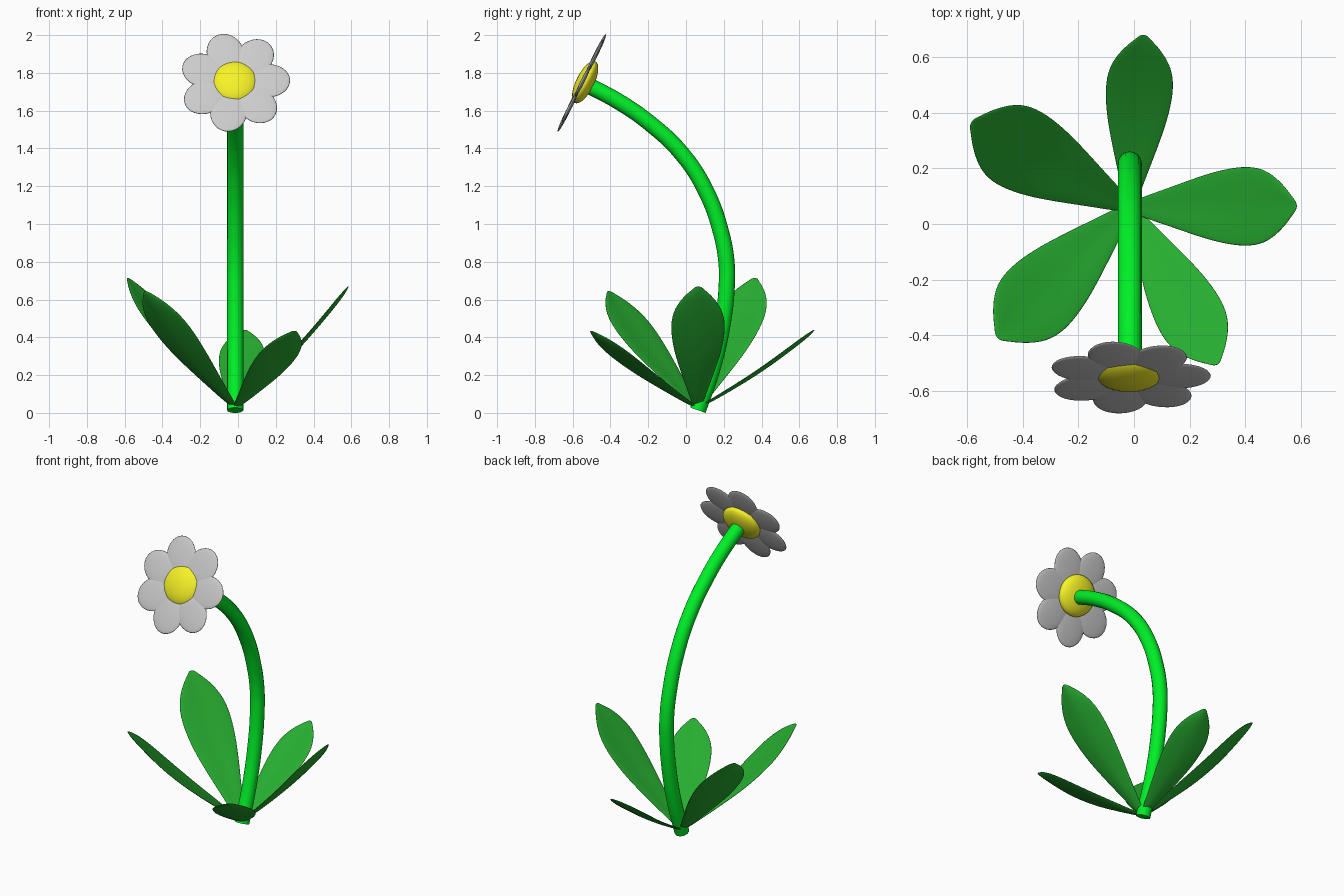
import bpy, bmesh, math
from mathutils import Vector, Matrix

if "Cube" in bpy.data.objects:
    bpy.data.objects.remove(bpy.data.objects["Cube"])


def material(name, color):
    m = bpy.data.materials.new(name)
    m.diffuse_color = color
    m.use_nodes = True
    m.node_tree.nodes["Principled BSDF"].inputs["Base Color"].default_value = m.diffuse_color
    return m


STEM = material("stem_green", (0.0, 0.87, 0.02, 1))
LEAF = material("leaf_green", (0.02, 0.42, 0.03, 1))
YELLOW = material("yellow", (0.93, 0.9, 0.02, 1))


def finish(name, bm, mat=None):
    bmesh.ops.recalc_face_normals(bm, faces=bm.faces)
    me = bpy.data.meshes.new(name)
    bm.to_mesh(me)
    bm.free()
    me.shade_smooth()
    if mat:
        me.materials.append(mat)
    ob = bpy.data.objects.new(name, me)
    bpy.context.collection.objects.link(ob)
    return ob


def skin(bm, rings):
    # bridge successive rings and cap both ends
    vs = [[bm.verts.new(p) for p in r] for r in rings]
    n = len(vs[0])
    for a, b in zip(vs, vs[1:]):
        for i in range(n):
            bm.faces.new((a[i], a[(i + 1) % n], b[(i + 1) % n], b[i]))
    bm.faces.new(vs[0])
    bm.faces.new(vs[-1])


# Curved stem: round bevelled curve
path = [(.063, .014), (.135, .22), (.19, .45), (.216, .68), (.214, .8), (.187, .95),
        (.108, 1.17), (-.02, 1.37), (-.2, 1.54), (-.36, 1.65), (-.52, 1.735)]
cu = bpy.data.curves.new("stem", 'CURVE')
cu.dimensions = '3D'
cu.bevel_depth = 0.043
cu.bevel_resolution = 6
cu.use_fill_caps = True
cu.resolution_u = 6
sp = cu.splines.new('BEZIER')
sp.bezier_points.add(len(path) - 1)
for bp, (y, z) in zip(sp.bezier_points, path):
    bp.co = (-.015, y, z)
    bp.handle_left_type = bp.handle_right_type = 'AUTO'
cu.materials.append(STEM)
stem = bpy.data.objects.new("stem", cu)
bpy.context.collection.objects.link(stem)

# Leaves: lens section with a shallow centre groove, swept from base to tip
BASE = Vector((-.015, .06, .025))
PROFILE = [(0, .025), (.15, .062), (.4, .13), (.55, .16), (.7, .173),
           (.82, .152), (.92, .09), (.97, .04), (1, .015)]
TIPS = [(.035, .68, .44), (.585, .065, .67), (.30, -.505, .435),
        (-.49, -.41, .645), (-.585, .365, .715)]
for k, tip in enumerate(TIPS):
    axis = Vector(tip) - BASE
    length = axis.length
    d = axis.normalized()
    side = d.cross(Vector((0, 0, 1))).normalized()
    up = side.cross(d)
    rings = []
    for t, w in PROFILE:
        c = BASE + axis * t - up * (.025 * length * math.sin(math.pi * t))
        th = .011 * min(1, w / .06)
        ring = []
        for i in range(12):
            a = math.tau * i / 12
            x = math.cos(a)
            lift = th * math.sin(a) + .012 * (abs(x) - .5) * min(1, w / .1)
            ring.append(c + side * (w * length * x) + up * (lift * length))
        rings.append(ring)
    bm = bmesh.new()
    skin(bm, rings)
    leaf = finish(f"leaf_{k + 1}", bm, LEAF)
    leaf.modifiers.new("smooth", 'SUBSURF').levels = 2
    leaf.modifiers["smooth"].render_levels = 2

# Flower head frame: local x = right, local y = up along the face, local z = facing
N = Vector((0, -.896, .443))
U = Vector((0, .443, .896))
frame = Matrix(((1, U.x, N.x), (0, U.y, N.y), (0, U.z, N.z))).to_4x4()
head = Matrix.Translation((-.018, -.55, 1.75)) @ frame


def ellipsoid(name, local, size, mat=None):
    bm = bmesh.new()
    bmesh.ops.create_uvsphere(bm, u_segments=32, v_segments=16, radius=1)
    bm.transform(head @ local @ Matrix.Diagonal((*size, 1)))
    return finish(name, bm, mat)


# Yellow centre and seven flattened petals
ellipsoid("flower_centre", Matrix.Translation((0, .008, -.014)), (.123, .123, .048), YELLOW)
for k in range(7):
    spin = Matrix.Rotation(math.radians(3 + k * 360 / 7), 4, 'Z')
    ellipsoid(f"petal_{k + 1}", spin @ Matrix.Translation((.178, 0, 0)), (.116, .098, .011))
